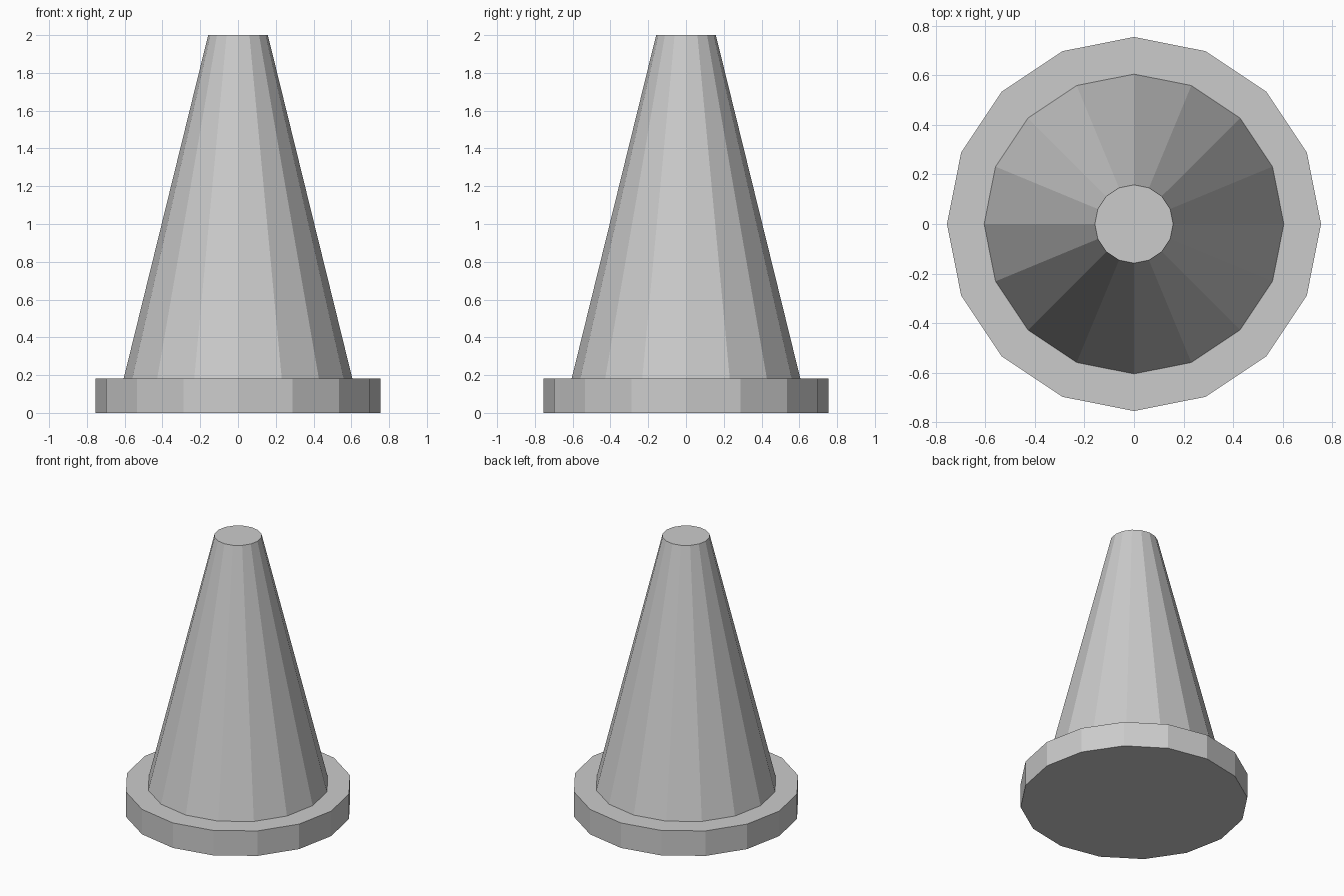
import bpy, bmesh
from math import cos, sin, tau

if "Cube" in bpy.data.objects:
    bpy.data.objects.remove(bpy.data.objects["Cube"])

SIDES = 16
# (radius, height) outline from the underside to the flat tip
PROFILE = [(0.755, 0.0), (0.755, 0.183), (0.605, 0.183), (0.158, 2.0)]


def lathe(name, profile, sides):
    bm = bmesh.new()
    rings = [[bm.verts.new((r * cos(tau * i / sides), r * sin(tau * i / sides), z))
              for i in range(sides)] for r, z in profile]
    for low, high in zip(rings, rings[1:]):
        for i in range(sides):
            j = (i + 1) % sides
            bm.faces.new((low[i], low[j], high[j], high[i]))
    # Flat caps
    bm.faces.new(rings[0][::-1])
    bm.faces.new(rings[-1])
    mesh = bpy.data.meshes.new(name)
    bm.to_mesh(mesh)
    bm.free()
    obj = bpy.data.objects.new(name, mesh)
    bpy.context.collection.objects.link(obj)
    return obj


# Tapered cone with its flanged base, one closed flat-shaded shell
lathe("traffic_cone", PROFILE, SIDES)
